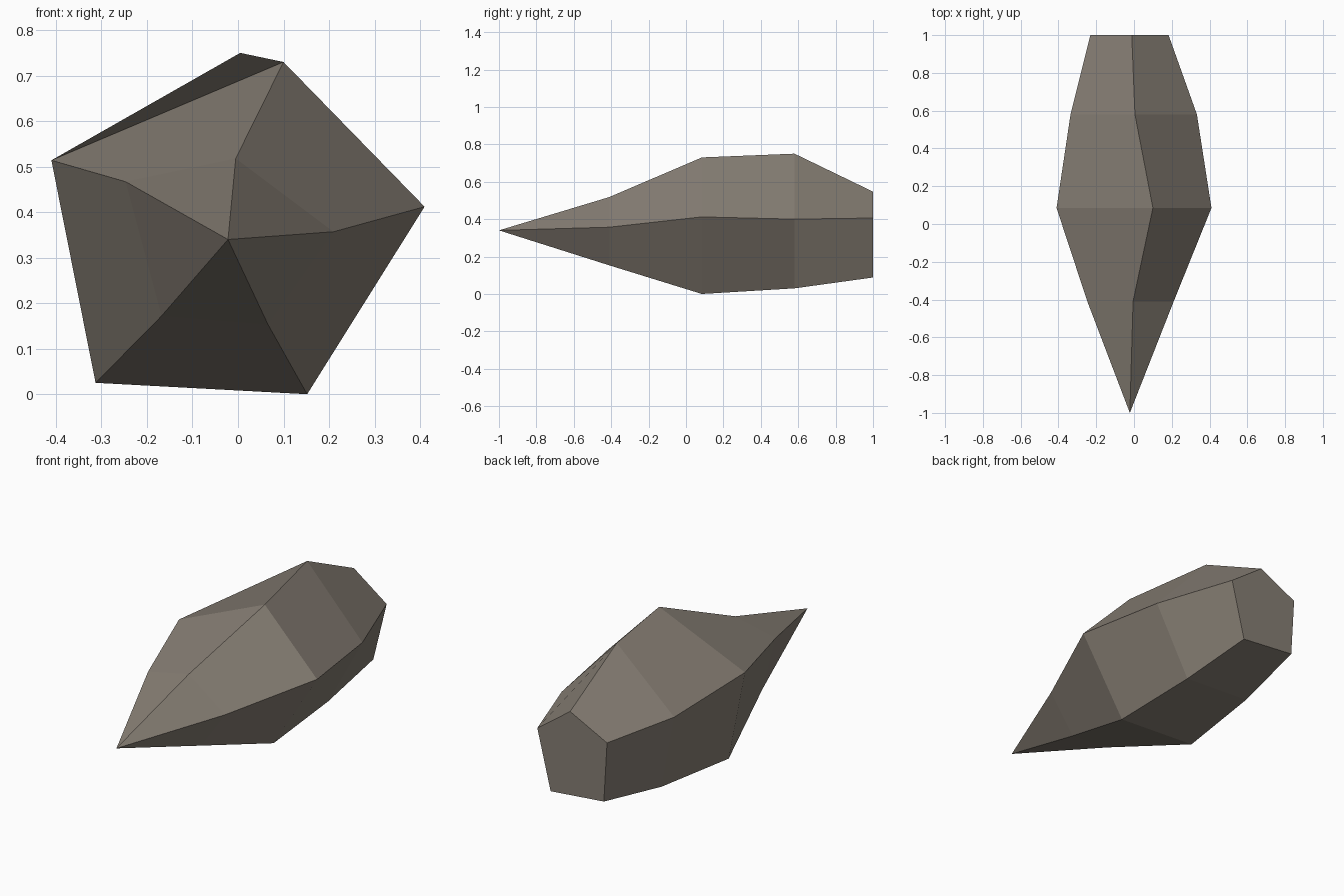
import bpy
import bmesh

if "Cube" in bpy.data.objects:
    bpy.data.objects.remove(bpy.data.objects["Cube"])

# Five-sided cross-sections along y: top, right, lower right, lower left, left (x, z)
TIP = (-0.022, -1.0, 0.34)
SECTIONS = [
    (-0.41, [(-0.005, 0.518), (0.21, 0.357), (0.066, 0.153), (-0.168, 0.172), (-0.247, 0.467)]),
    (0.085, [(0.10, 0.73), (0.41, 0.412), (0.152, 0.0), (-0.313, 0.025), (-0.41, 0.514)]),
    (0.58, [(0.005, 0.75), (0.333, 0.40), (0.13, 0.03), (-0.262, 0.05), (-0.336, 0.443)]),
    (1.0, [(-0.012, 0.547), (0.183, 0.406), (0.104, 0.088), (-0.212, 0.117), (-0.231, 0.437)]),
]

stone = bpy.data.materials.new("grey_brown_stone")
stone.diffuse_color = (0.24, 0.21, 0.175, 1.0)
stone.use_nodes = True
stone.node_tree.nodes["Principled BSDF"].inputs["Base Color"].default_value = stone.diffuse_color

# Pointed rock: tip fan, lofted sides and flat end
bm = bmesh.new()
tip = bm.verts.new(TIP)
rings = [[bm.verts.new((x, y, z)) for x, z in pts] for y, pts in SECTIONS]
for i in range(5):
    j = (i + 1) % 5
    bm.faces.new((tip, rings[0][i], rings[0][j]))
    for a, b in zip(rings, rings[1:]):
        bm.faces.new((a[i], b[i], b[j], a[j]))
bm.faces.new(rings[-1])
bmesh.ops.recalc_face_normals(bm, faces=bm.faces[:])

mesh = bpy.data.meshes.new("pointed_rock")
bm.to_mesh(mesh)
bm.free()
mesh.materials.append(stone)
rock = bpy.data.objects.new("pointed_rock", mesh)
bpy.context.collection.objects.link(rock)
